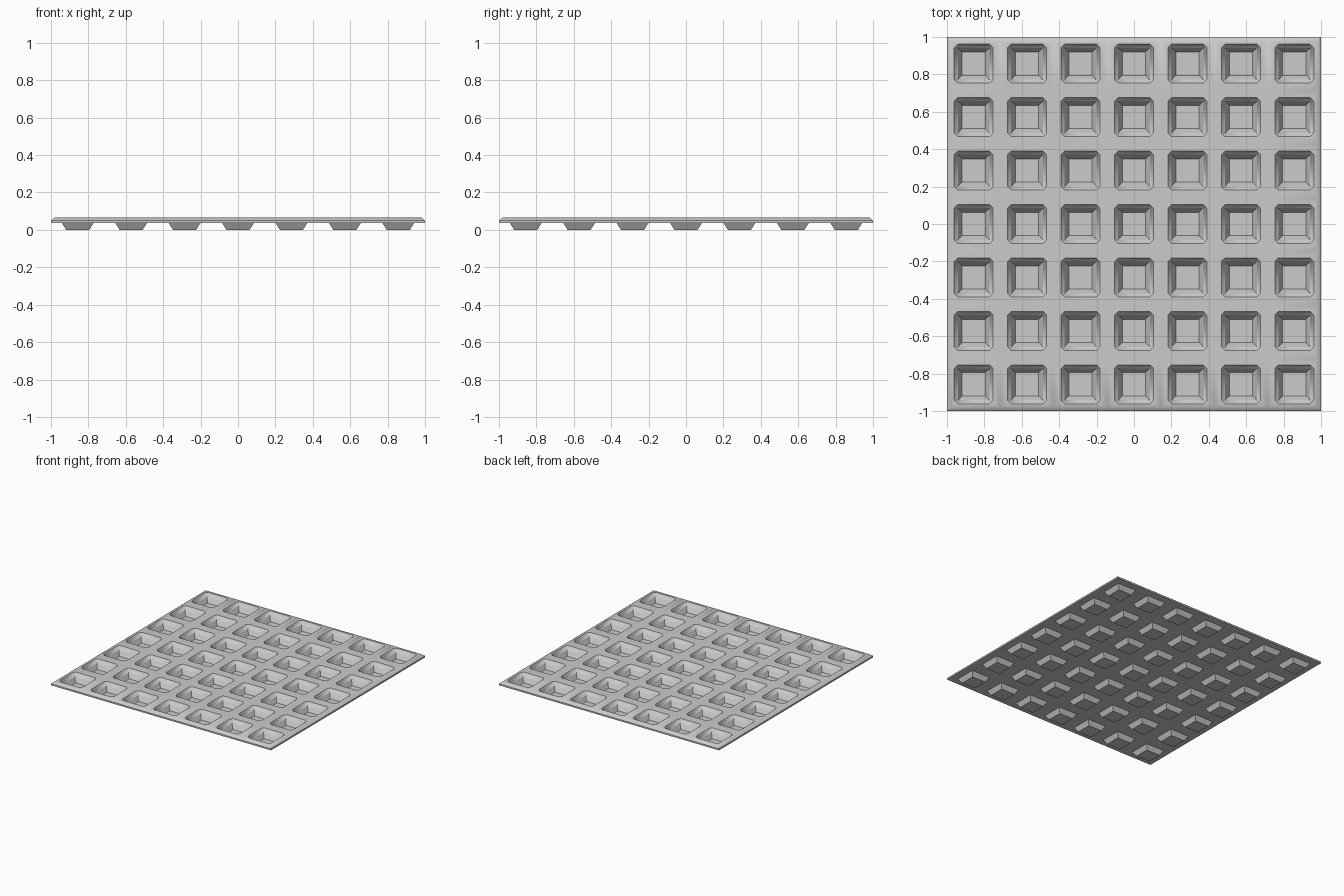
import bpy
import bmesh

cube = bpy.data.objects.get("Cube")
if cube:
    bpy.data.objects.remove(cube, do_unlink=True)

CELLS = 7
PITCH = 2 / CELLS
TOP, EDGE, UNDER = 0.066, 0.05, 0.037
RIM, NECK, FLOOR = 0.104, 0.085, 0.062   # half widths of each well
INSET = 0.98                             # where the bevelled border starts
SIGNS = ((-1, -1), (1, -1), (1, 1), (-1, 1))

bm = bmesh.new()


def square(cx, cy, half, z, limit=None):
    """Four corners, anticlockwise; outer corners may be moved to a limit."""
    def place(v):
        return max(-limit, min(limit, v)) if limit and abs(v) > 0.97 else v
    return [bm.verts.new((place(cx + sx * half), place(cy + sy * half), z))
            for sx, sy in SIGNS]


def band(outer, inner):
    """Four quads joining two squares, facing up or inward."""
    for i in range(4):
        j = (i + 1) % 4
        bm.faces.new((outer[i], outer[j], inner[j], inner[i]))


def well(cx, cy):
    cell = square(cx, cy, PITCH / 2, TOP, INSET)
    neck = square(cx, cy, NECK, UNDER)
    floor = square(cx, cy, FLOOR, 0)
    # rim with cut corners: each straight side lies outward of the neck side
    along_x = [bm.verts.new((cx + sx * NECK, cy + sy * RIM, TOP)) for sx, sy in SIGNS]
    along_y = [bm.verts.new((cx + sx * RIM, cy + sy * NECK, TOP)) for sx, sy in SIGNS]
    for i in range(4):
        j = (i + 1) % 4
        side = along_x if i % 2 == 0 else along_y
        other = along_y if i % 2 == 0 else along_x
        bm.faces.new((cell[i], cell[j], side[j], side[i]))
        bm.faces.new((side[i], side[j], neck[j], neck[i]))
        bm.faces.new((cell[i], side[i], other[i]))
        bm.faces.new((neck[i], side[i], other[i]))
    band(neck, floor)
    bm.faces.new(floor)


centres = [(i - (CELLS - 1) / 2) * PITCH for i in range(CELLS)]
for x in centres:
    for y in centres:
        well(x, y)
bmesh.ops.remove_doubles(bm, verts=bm.verts, dist=0.0005)

# bevelled border and vertical edge
for z in (EDGE, UNDER):
    rim_edges = [e for e in bm.edges if e.is_boundary]
    made = bmesh.ops.extrude_edge_only(bm, edges=rim_edges)["geom"]
    for v in made:
        if isinstance(v, bmesh.types.BMVert):
            v.co.z = z
            for axis in (0, 1):
                if abs(v.co[axis]) > 0.97:
                    v.co[axis] = 1 if v.co[axis] > 0 else -1
bmesh.ops.recalc_face_normals(bm, faces=bm.faces)
bm.normal_update()
highest = max(bm.faces, key=lambda f: f.calc_center_median().z)
if highest.normal.z < 0:
    bmesh.ops.reverse_faces(bm, faces=bm.faces)

# flat underside between the wells
for x in centres:
    for y in centres:
        band(square(x, y, NECK, UNDER), square(x, y, PITCH / 2, UNDER, 1))
bmesh.ops.remove_doubles(bm, verts=bm.verts, dist=0.0005)

mesh = bpy.data.meshes.new("waffle_panel")
bm.to_mesh(mesh)
bm.free()
panel = bpy.data.objects.new("waffle_panel", mesh)
bpy.context.collection.objects.link(panel)

grey = bpy.data.materials.new("light_grey")
grey.use_nodes = True
colour = (0.6, 0.6, 0.6, 1)
grey.diffuse_color = colour
grey.node_tree.nodes["Principled BSDF"].inputs["Base Color"].default_value = colour
mesh.materials.append(grey)

bpy.ops.object.select_all(action="DESELECT")
panel.select_set(True)
bpy.context.view_layer.objects.active = panel
bpy.ops.object.shade_smooth_by_angle(angle=0.7)
